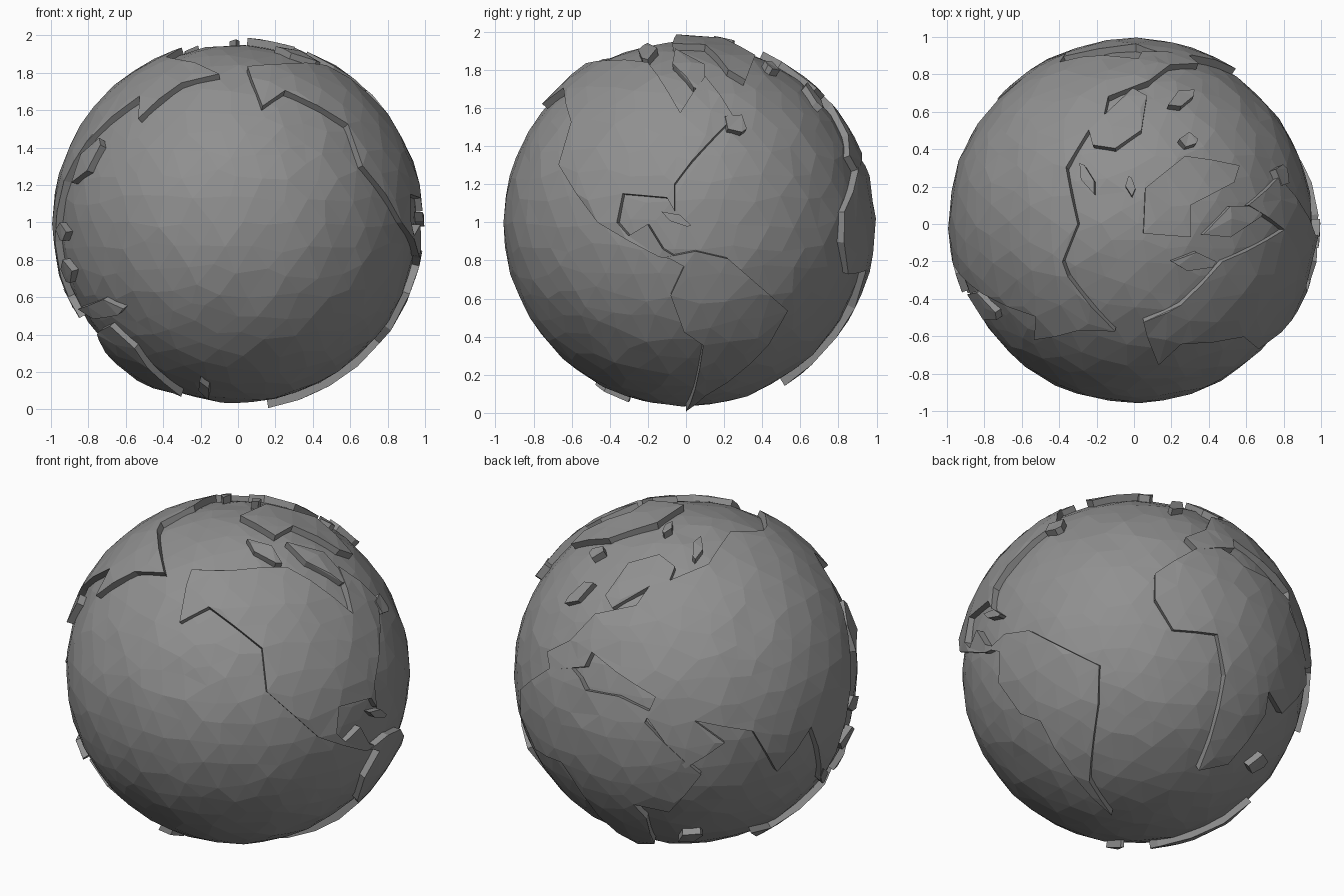
import bpy, bmesh, random
from math import sin, cos, radians, sqrt
from mathutils import Vector
from mathutils.geometry import delaunay_2d_cdt

if "Cube" in bpy.data.objects:
    bpy.data.objects.remove(bpy.data.objects["Cube"])

random.seed(4)
MID = 0.992
SEA, LAND, BASE = 0.958, 0.995, 0.92

# Dark grey for the whole globe
grey = bpy.data.materials.new("dark_grey")
grey.diffuse_color = (0.28, 0.28, 0.28, 1)
grey.use_nodes = True
grey.node_tree.nodes["Principled BSDF"].inputs["Base Color"].default_value = grey.diffuse_color


def axes(az, el):
    """Right, up and outward axes of a viewing direction (az from front, towards +x)."""
    a, e = radians(az), radians(el)
    d = Vector((sin(a) * cos(e), -cos(a) * cos(e), sin(e)))
    r = Vector((cos(a), sin(a), 0))
    return r, d.cross(r), d


# Sides of the globe on which coastlines are drawn, with the height of the ball's middle
SIDES = {"front": (axes(0, 0), MID), "right": (axes(90, 0), MID), "back": (axes(180, 0), MID),
         "left": (axes(270, 0), MID), "top": (axes(0, 90), 0),
         "back_left": (axes(220, 25), 0), "low_back": (axes(138, -30), 0)}


def coast(side, *pts):
    """Project points drawn on one side of the globe onto the ball."""
    (r, u, d), mid = SIDES[side]
    out = []
    for x, y in pts:
        a, b = x / 0.985, (y - mid) / 0.985
        out.append((r * a + u * b + d * sqrt(max(0, 1 - a * a - b * b))).normalized())
    return out


def finish(name, bm):
    me = bpy.data.meshes.new(name)
    bm.to_mesh(me)
    bm.free()
    me.materials.append(grey)
    ob = bpy.data.objects.new(name, me)
    ob.location.z = MID
    bpy.context.collection.objects.link(ob)


# Faceted ocean ball with slightly irregular faces
bm = bmesh.new()
bmesh.ops.create_icosphere(bm, subdivisions=4, radius=1)
for v in bm.verts:
    v.co += Vector([random.uniform(-0.03, 0.03) for _ in range(3)])
    v.co.normalize()
grid = [v.co.copy() for v in bm.verts]
for v in bm.verts:
    v.co *= SEA * random.uniform(0.994, 1.004)
finish("ocean", bm)


def inside(p, poly):
    hit = False
    for a, b in zip(poly, poly[1:] + poly[:1]):
        if (a.y > p.y) != (b.y > p.y) and p.x < a.x + (p.y - a.y) * (b.x - a.x) / (b.y - a.y):
            hit = not hit
    return hit


def land(name, corners):
    """Raised plate bounded by a coastline, following the ball."""
    line = []
    for a, b in zip(corners, corners[1:] + corners[:1]):
        n = max(1, round((b - a).length / 0.17))
        line += [a.lerp(b, i / n).normalized() for i in range(n)]
    c = sum(line, Vector()).normalized()
    t = c.orthogonal().normalized()
    s = c.cross(t)

    def flat(p):
        return Vector((p.dot(t), p.dot(s))) * sqrt(2 / max(0.02, 1 + p.dot(c)))

    def lift(q):
        m = min(q.length_squared, 3.9)
        return (t * q.x + s * q.y) * sqrt(1 - m / 4) + c * (1 - m / 2)

    poly = [flat(p) for p in line]
    n = len(poly)
    inner = [flat(g) for g in grid if g.dot(c) > -0.7]
    inner = [q for q in inner if inside(q, poly) and min((q - p).length for p in poly) > 0.04]
    co, _, tris = delaunay_2d_cdt(poly + inner, [(i, (i + 1) % n) for i in range(n)],
                                  [], 1, 1e-5)[:3]
    bm = bmesh.new()
    vs = [bm.verts.new(lift(q) * LAND * random.uniform(0.995, 1.003)) for q in co]
    for f in tris:
        if inside(sum((co[i] for i in f), Vector((0, 0))) / len(f), poly):
            bm.faces.new([vs[i] for i in f])
    bmesh.ops.delete(bm, geom=[v for v in vs if not v.link_faces], context='VERTS')
    bm.normal_update()
    for f in bm.faces:
        if f.normal.dot(f.calc_center_median()) < 0:
            f.normal_flip()
    # Cliff walls down into the ball
    ext = bmesh.ops.extrude_edge_only(bm, edges=[e for e in bm.edges if e.is_boundary])
    for v in ext["geom"]:
        if isinstance(v, bmesh.types.BMVert):
            v.co = v.co.normalized() * BASE
    bmesh.ops.recalc_face_normals(bm, faces=bm.faces)
    finish(name, bm)


# Continents
land("north_west_continent",
     coast("top", (.13, -.75), (.07, -.6), (.05, -.52), (.25, -.43), (.47, -.2))
     + coast("right", (-.03, 1.57), (.1, 1.76), (.25, 1.55), (.03, 1.32), (-.06, 1.2),
             (-.06, 1.06), (-.1, 1.13), (-.33, 1.15), (-.36, 1), (-.3, .93), (-.2, .99),
             (-.12, .86), (-.02, .8), (-.14, .82))
     + coast("front", (.87, 1), (.66, 1.3), (.58, 1.52), (.25, 1.7)))
land("south_west_continent",
     coast("right", (-.1, .82), (.05, .85), (.22, .81), (.53, .54), (.43, .36), (.1, .1),
           (0, .02), (.09, .36), (-.01, .43), (-.08, .62), (-.01, .77)))
land("north_east_continent",
     coast("back_left", (-.3, -.24), (-.09, -.53), (.13, -.4), (-.04, -.27), (.29, -.34),
           (.43, -.57), (.63, -.33), (.7, -.63), (.84, -.3))
     + coast("front", (-.92, 1.22), (-.8, 1.43), (-.52, 1.67), (-.53, 1.55), (-.3, 1.74))
     + coast("top", (-.1, -.57), (-.35, -.28), (-.38, -.2), (-.3, 0), (-.36, .3),
             (-.24, .5), (-.22, .42), (-.1, .4), (.04, .5))
     + coast("back_left", (-.49, .44), (-.46, .37), (-.25, .48), (-.33, .38), (-.55, .34),
             (-.69, .2), (-.81, .14), (-.8, .04),
             (-.62, .05), (-.58, .13), (-.45, .01), (-.25, -.13)))
land("south_east_continent",
     coast("low_back", (.46, .71), (.15, .54), (.15, .4), (.25, .23), (.49, .2), (.53, -.03),
           (.37, -.55), (.53, -.52), (.74, -.25), (.76, -.12))
     + coast("back_left", (-.17, -.77), (0, -.57), (-.31, -.27), (-.28, -.21), (-.45, -.12),
             (-.62, -.08), (-.65, -.01)))
land("southern_continent",
     coast("front", (-.74, .42), (-.68, .45), (-.55, .33), (-.3, .08))
     + coast("low_back", (.12, -.97), (.64, -.73)) + coast("back_left", (.43, -.88), (.75, -.65)))
land("polar_island",
     coast("top", (.05, -.05), (.3, -.07), (.3, .1), (.53, .22), (.56, .31), (.27, .36), (.06, .19)))


def island(side, x, y, length, width, angle):
    """Small kite-shaped plate lying along an angle."""
    a = radians(angle)
    u, w = Vector((cos(a), sin(a))) * length / 2, Vector((-sin(a), cos(a))) * width / 2
    p = Vector((x, y))
    return coast(side, p - u, p - u * .3 - w, p + u * .8 - w * .6, p + u, p + u * .1 + w)


# Islands: side, position, length, width, direction
ISLANDS = {
    "arctic_island_west": ("top", .32, -.2, .24, .1, 0),
    "arctic_island_east": ("top", .53, .02, .36, .15, 25),
    "north_atlantic_island": ("top", .29, .45, .1, .08, 0),
    "north_islet": ("top", -.02, .2, .11, .05, 100),
    "north_long_islet": ("top", -.25, .24, .18, .06, 115),
    "north_sea_island": ("top", .25, .67, .16, .08, 30),
    "gulf_mouth_island": ("right", .26, 1.52, .13, .1, -30),
    "warm_sea_island": ("right", -.05, 1.02, .17, .05, -25),
    "far_east_island": ("front", -.81, 1.33, .28, .08, 58),
    "tropic_island_north": ("front", -.94, .95, .1, .05, -80),
    "tropic_island_middle": ("front", -.91, .74, .13, .06, -75),
    "tropic_island_west": ("left", .07, .57, .2, .06, -50),
    "tropic_island_east": ("front", -.73, .54, .24, .1, 0),
    "southern_isle": ("front", -.18, .11, .1, .05, -60),
    "south_east_isle": ("back", .42, .31, .17, .07, 30),
}
for name, spec in ISLANDS.items():
    land(name, island(*spec))
